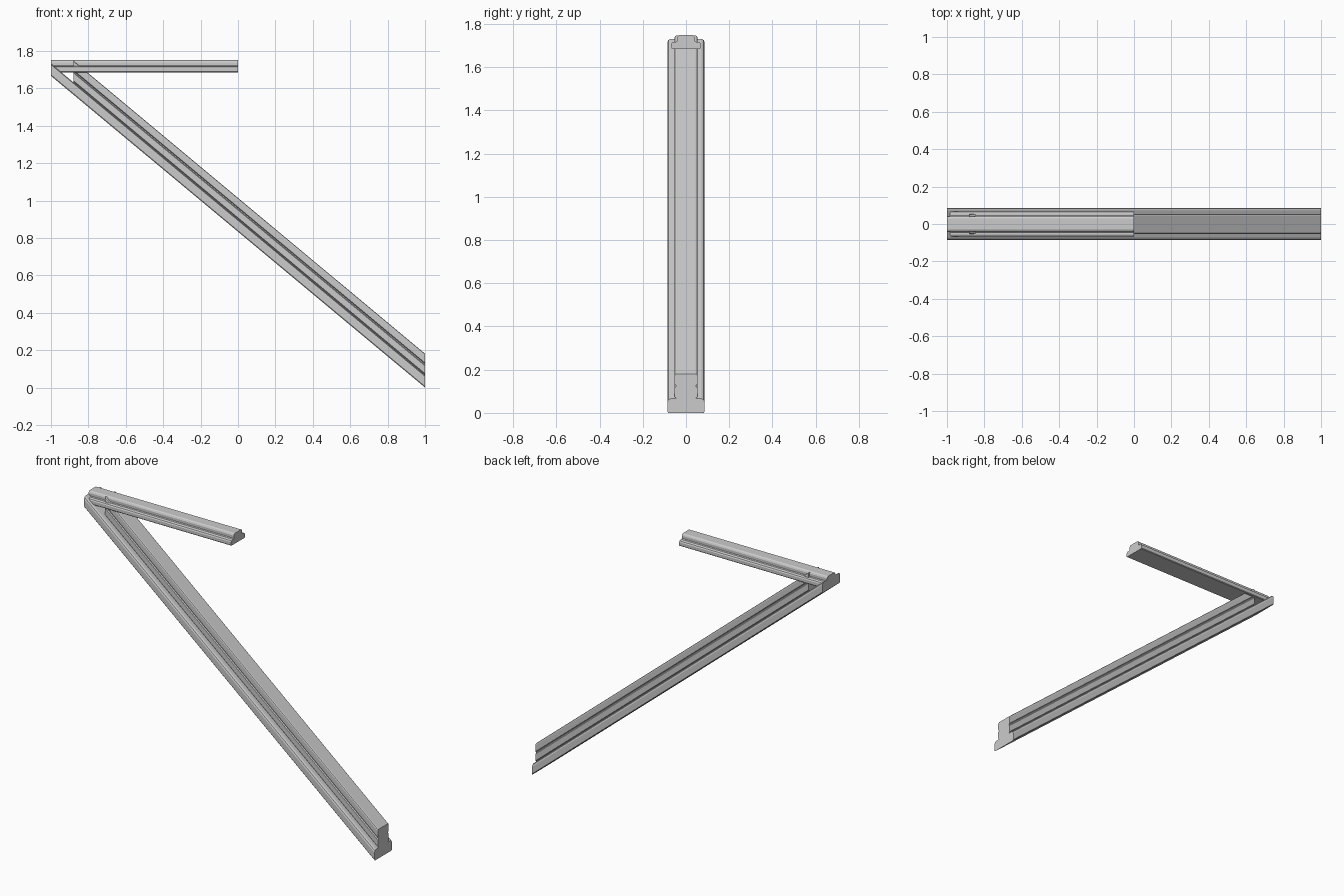
import bpy, bmesh

if "Cube" in bpy.data.objects:
    bpy.data.objects.remove(bpy.data.objects["Cube"])

SLOPE = -0.833   # fall of the stair rail per unit of x


def extrude_profile(name, half, x0, x1, slope=0.0):
    """Mirror a half section (y, z) and sweep it along x; z is measured at x = 1."""
    section = half + [(-y, z) for y, z in reversed(half)]
    bm = bmesh.new()
    rings = [[bm.verts.new((x, y, z + slope * (x - 1))) for y, z in section]
             for x in (x0, x1)]
    n = len(section)
    for i in range(n):
        j = (i + 1) % n
        bm.faces.new((rings[0][i], rings[0][j], rings[1][j], rings[1][i]))
    for ring in rings:
        bm.faces.new(ring)
    bmesh.ops.recalc_face_normals(bm, faces=bm.faces)
    mesh = bpy.data.meshes.new(name)
    bm.to_mesh(mesh)
    bm.free()
    ob = bpy.data.objects.new(name, mesh)
    bpy.context.collection.objects.link(ob)
    return ob


# wide sloping base strip, plumb cut at both ends
extrude_profile("sloping_base", [
    (0.082, 0.0), (0.086, 0.006), (0.086, 0.05), (0.082, 0.060), (0.072, 0.066),
    (0.058, 0.066)], -1, 1, SLOPE)

# narrow moulded upper body with side grooves, stopping short of the corner
extrude_profile("sloping_body", [
    (0.046, 0.05), (0.046, 0.069), (0.053, 0.075), (0.053, 0.116), (0.046, 0.121),
    (0.046, 0.127), (0.053, 0.132), (0.053, 0.171), (0.050, 0.178), (0.043, 0.181)],
    -0.88, 1, SLOPE)

# level top rail
extrude_profile("level_rail", [
    (0.064, 1.685), (0.068, 1.689), (0.068, 1.708), (0.064, 1.715), (0.057, 1.718),
    (0.046, 1.718), (0.041, 1.722), (0.041, 1.738), (0.037, 1.746), (0.030, 1.75)],
    -1, 0)
